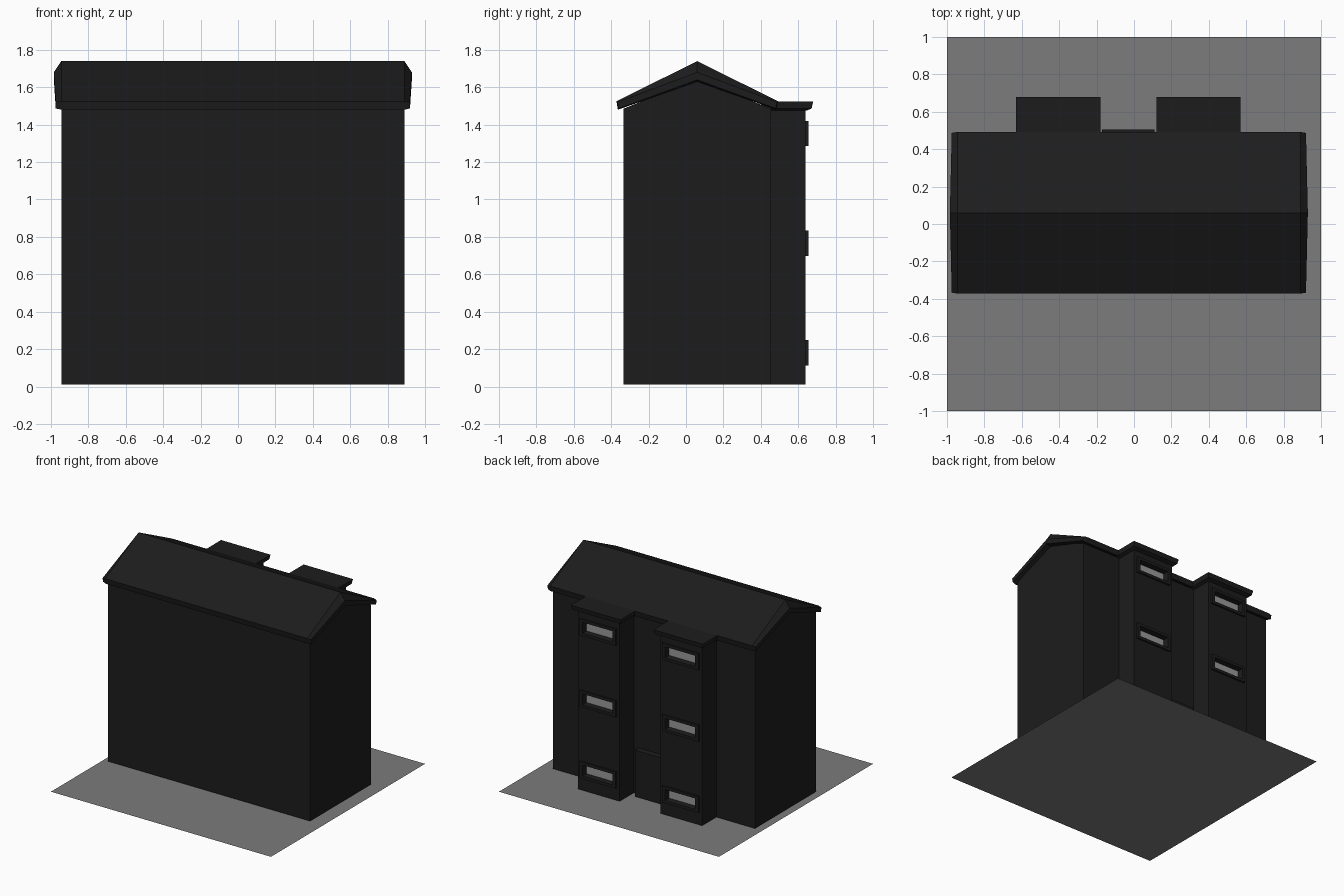
import bpy, bmesh

if "Cube" in bpy.data.objects:
    bpy.data.objects.remove(bpy.data.objects["Cube"])

def mat(name, v):
    m = bpy.data.materials.new(name)
    m.diffuse_color = (v, v, v, 1)
    m.use_nodes = True
    m.node_tree.nodes["Principled BSDF"].inputs["Base Color"].default_value = m.diffuse_color
    return m

DARK = mat("dark_walls", 0.012)
PAVING = mat("paving_grey", 0.2)
GLASS = mat("pane_grey", 0.32)

def finish(name, bm, m):
    bmesh.ops.recalc_face_normals(bm, faces=bm.faces)
    me = bpy.data.meshes.new(name)
    bm.to_mesh(me)
    bm.free()
    me.materials.append(m)
    ob = bpy.data.objects.new(name, me)
    bpy.context.collection.objects.link(ob)
    return ob

def box(name, x, y, z, m):
    bm = bmesh.new()
    bmesh.ops.create_cube(bm, size=1)
    for v in bm.verts:
        for i, (a, b) in enumerate((x, y, z)):
            v.co[i] = a if v.co[i] < 0 else b
    return finish(name, bm, m)

def loft(name, sections, m):
    # joins matching closed rings and caps both ends
    bm = bmesh.new()
    rings = [[bm.verts.new(p) for p in s] for s in sections]
    n = len(rings[0])
    for a, b in zip(rings, rings[1:]):
        for i in range(n):
            j = (i + 1) % n
            bm.faces.new((a[i], a[j], b[j], b[i]))
    bm.faces.new(rings[0])
    bm.faces.new(rings[-1])
    return finish(name, bm, m)

def cut(ob, cutter):
    mod = ob.modifiers.new("opening", 'BOOLEAN')
    mod.operation = 'DIFFERENCE'
    mod.solver = 'EXACT'
    mod.object = cutter
    bpy.context.view_layer.objects.active = ob
    bpy.ops.object.modifier_apply(modifier=mod.name)
    bpy.data.objects.remove(cutter)

# Ground sheet
bm = bmesh.new()
bmesh.ops.create_grid(bm, x_segments=1, y_segments=1, size=1)
finish("ground_sheet", bm, PAVING)

CX, RIDGE = -0.0275, 0.06

# Main block with gable ends
wall = [(-0.335, 0.01), (-0.335, 1.485), (RIDGE, 1.645), (0.455, 1.485), (0.455, 0.01)]
loft("main_block", [[(x, y, z) for y, z in wall] for x in (-0.945, 0.89)], DARK)

# Gable roof with chamfered verges
def roof_ring(side, half, eave_half, dy, top, low, ridge_low, eave_low):
    pts = [(-dy, top), (0, low), (dy, top), (dy - 0.008, eave_low),
           (0, ridge_low), (0.008 - dy, eave_low)]
    return [(CX + side * (half if i in (1, 4) else eave_half), RIDGE + y, z)
            for i, (y, z) in enumerate(pts)]

inner = (0.9175, 0.9175, 0.432, 1.525, 1.74, 1.63, 1.48)
outer = (0.957, 0.947, 0.427, 1.52, 1.68, 1.64, 1.487)
loft("gable_roof", [roof_ring(-1, *outer), roof_ring(-1, *inner),
                    roof_ring(1, *inner), roof_ring(1, *outer)], DARK)

# Two bays with flat roofs and three window levels
for tag, c in (("left", -0.405), ("right", 0.345)):
    bay = box(f"bay_{tag}", (c - 0.19, c + 0.19), (0.42, 0.64), (0.01, 1.5), DARK)
    x0, x1, y1 = c - 0.225, c + 0.225, 0.68
    ring = lambda d, z: [(x0 + d, 0.4, z), (x1 - d, 0.4, z), (x1 - d, y1 - d, z), (x0 + d, y1 - d, z)]
    loft(f"bay_roof_{tag}", [ring(0.035, 1.475), ring(0.008, 1.487), ring(0, 1.525)], DARK)
    for i, z in enumerate((0.18, 0.765, 1.353)):
        hole = dict(x=(c - 0.137, c + 0.137), z=(z - 0.045, z + 0.045), m=DARK)
        frame = box(f"window_frame_{tag}_{i}", (c - 0.165, c + 0.165), (0.63, 0.655),
                    (z - 0.068, z + 0.068), DARK)
        cut(frame, box("cutter", y=(0.6, 0.7), **hole))
        cut(bay, box("cutter", y=(0.6, 0.7), **hole))
        hole["m"] = GLASS
        box(f"window_pane_{tag}_{i}", y=(0.595, 0.603), **hole)

# Entrance box between the bays
box("entrance", (-0.17, 0.11), (0.44, 0.505), (0.01, 0.39), DARK)
